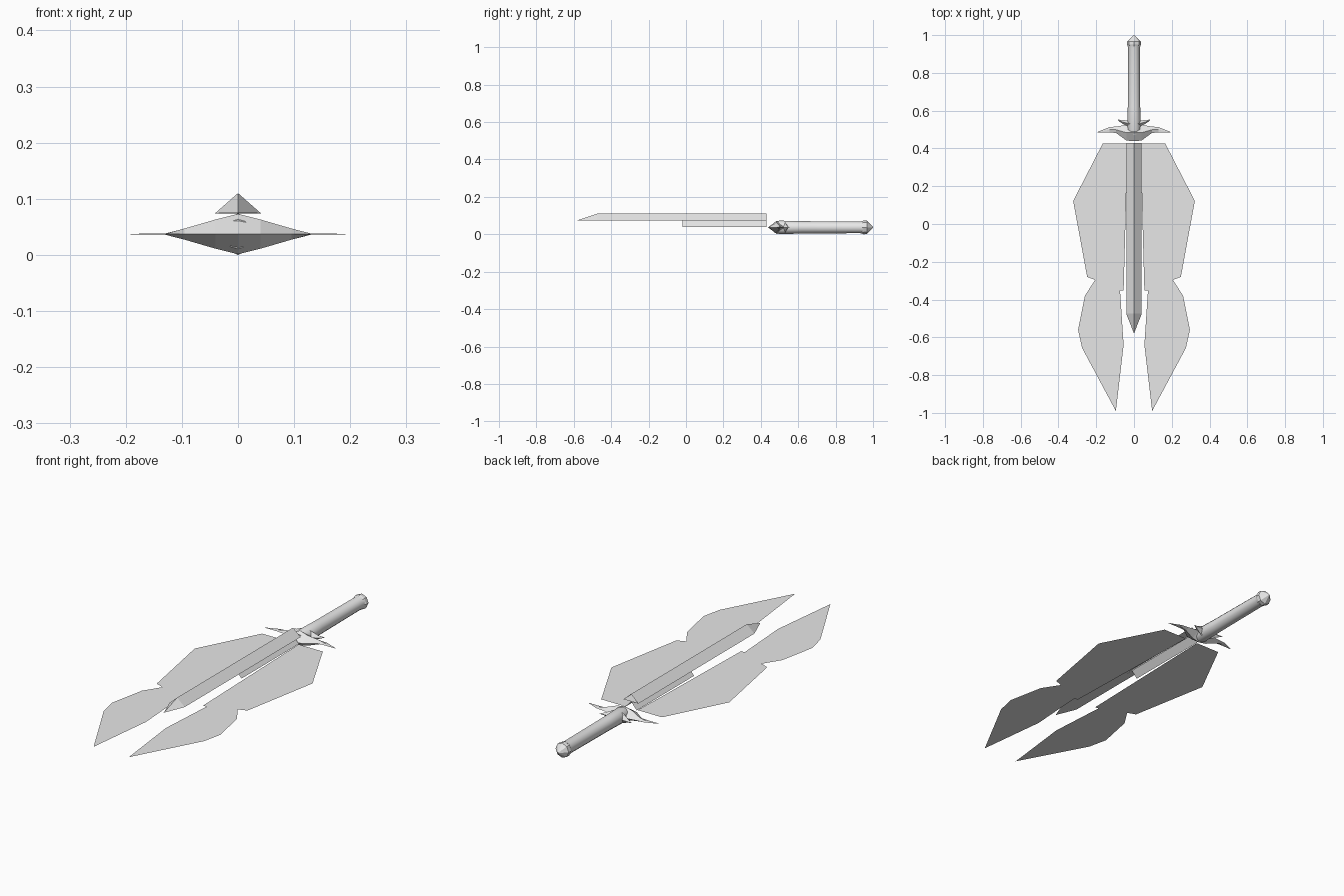
import bpy, bmesh, math

cube = bpy.data.objects.get("Cube")
if cube:
    bpy.data.objects.remove(cube, do_unlink=True)

CZ = 0.037  # height of the hilt axis

steel = bpy.data.materials.new("grey_steel")
steel.use_nodes = True
steel.diffuse_color = (0.8, 0.8, 0.8, 1)
steel.node_tree.nodes["Principled BSDF"].inputs["Base Color"].default_value = (0.8, 0.8, 0.8, 1)


def finish(name, bm, smooth=None, outward=True):
    if outward:
        bmesh.ops.recalc_face_normals(bm, faces=bm.faces[:])
    mesh = bpy.data.meshes.new(name)
    bm.to_mesh(mesh)
    bm.free()
    mesh.materials.append(steel)
    obj = bpy.data.objects.new(name, mesh)
    bpy.context.collection.objects.link(obj)
    if smooth:
        bpy.ops.object.select_all(action='DESELECT')
        obj.select_set(True)
        bpy.context.view_layer.objects.active = obj
        bpy.ops.object.shade_smooth_by_angle(angle=math.radians(smooth))
    return obj


def loft(name, rings, closed=True, caps=True, smooth=None):
    """Skin a list of equal-length cross-sections."""
    bm = bmesh.new()
    vs = [[bm.verts.new(p) for p in r] for r in rings]
    n = len(rings[0])
    for a, b in zip(vs, vs[1:]):
        for i in range(n if closed else n - 1):
            j = (i + 1) % n
            bm.faces.new((a[i], a[j], b[j], b[i]))
    if caps:
        bm.faces.new(vs[0])
        bm.faces.new(vs[-1])
    bmesh.ops.remove_doubles(bm, verts=bm.verts[:], dist=0.0002)
    return finish(name, bm, smooth)


# Main blade: triangular section with a ridge, tapering to a low point
bm = bmesh.new()
bl, br, bt = [bm.verts.new(p) for p in ((-.041, .43, .074), (.041, .43, .074), (0, .43, .11))]
fl, fr, ft = [bm.verts.new(p) for p in ((-.041, -.475, .074), (.041, -.475, .074), (0, -.475, .11))]
tip = bm.verts.new((0, -.58, .075))
for f in ((bl, bt, ft, fl), (bt, br, fr, ft), (fl, ft, tip), (ft, fr, tip),
          (bl, fl, tip, fr, br)):
    bm.faces.new(f)
finish("main_blade", bm)

# Open ridge that carries the blade
loft("blade_support", [[(-.032, y, .038), (0, y, .074), (.032, y, .038)] for y in (.43, -.018)],
     closed=False, caps=False)

# Flat side blades
OUTLINE = [(.034, .425), (.166, .425), (.322, .122), (.248, -.28), (.206, -.296),
           (.26, -.38), (.296, -.56), (.275, -.656), (.096, -.99), (.055, -.64),
           (.074, -.352), (.055, -.352)]
for side, word in ((1, "left"), (-1, "right")):
    bm = bmesh.new()
    face = bm.faces.new([bm.verts.new((side * x, y, CZ + .001)) for x, y in OUTLINE])
    face.normal_update()
    if face.normal.z < 0:
        face.normal_flip()
    finish(word + "_side_blade", bm, outward=False)


# Guard arms: diamond sections given as x, front y, back y, half height
def diamond(x, y0, y1, h):
    m = (y0 + y1) / 2
    return [(x, y0, CZ), (x, m, CZ + h), (x, y1, CZ), (x, m, CZ - h)]


ARM = [(0, .438, .535, .036), (.04, .442, .525, .026), (.095, .482, .516, .010),
       (.13, .485, .513, .001), (.192, .485, .488, .0005)]
SPUR = [(0, .50, .555, .034), (.03, .515, .548, .024), (.06, .53, .55, .009),
        (.086, .549, .553, .0005)]
for name, half in (("guard", ARM), ("rear_spurs", SPUR)):
    full = [(-x, a, b, h) for x, a, b, h in reversed(half[1:])] + half
    loft(name, [diamond(*s) for s in full])


# Turned grip and faceted pommel along y
def turned(name, profile, sides, smooth=None):
    rings = [[(r * math.sin(2 * math.pi * i / sides), y, CZ - r * math.cos(2 * math.pi * i / sides))
              for i in range(sides)] for y, r in profile]
    loft(name, rings, smooth=smooth)


turned("grip", [(.47, .026), (.50, .036), (.62, .033), (.93, .031), (.945, .034)], 12, 40)
turned("pommel", [(.935, .031), (.95, .037), (.967, .036), (1.0, .003)], 8)
